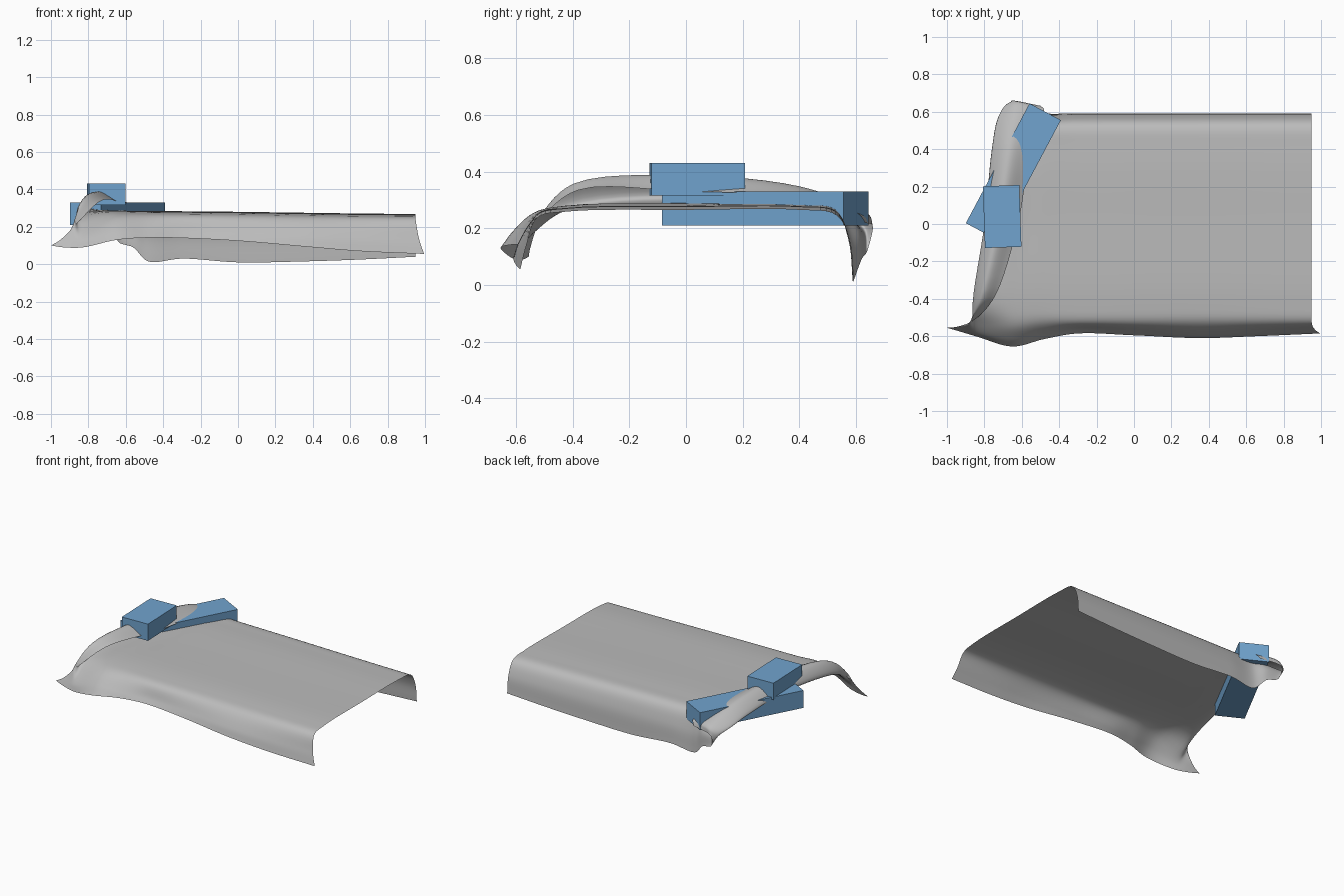
import bpy, math
from mathutils import Vector

if "Cube" in bpy.data.objects:
    bpy.data.objects.remove(bpy.data.objects["Cube"])


def material(name, rgb):
    m = bpy.data.materials.new(name)
    m.diffuse_color = (*rgb, 1)
    m.use_nodes = True
    m.node_tree.nodes["Principled BSDF"].inputs["Base Color"].default_value = m.diffuse_color
    return m


GREY = material("grey cloth", (0.5, 0.5, 0.5))
BLUE = material("blue cover", (0.165, 0.37, 0.62))


def smooth_line(pts, steps):
    """Smooth curve through the points, spaced by the root of their distance."""
    t = [0.0]
    for a, b in zip(pts, pts[1:]):
        t.append(t[-1] + max((b - a).length, 1e-4) ** 0.5)
    n = len(pts)
    tan = []
    for i in range(n):
        a, b = max(i - 1, 0), min(i + 1, n - 1)
        if 0 < i < n - 1:
            h0, h1 = t[i] - t[i - 1], t[i + 1] - t[i]
            d0, d1 = (pts[i] - pts[i - 1]) / h0, (pts[i + 1] - pts[i]) / h1
            tan.append((d0 * h1 + d1 * h0) / (h0 + h1))
        else:
            tan.append((pts[b] - pts[a]) / (t[b] - t[a]))
    out = []
    for i in range(n - 1):
        h = t[i + 1] - t[i]
        for k in range(steps):
            s = k / steps
            out.append(pts[i] * (2*s**3 - 3*s*s + 1) + tan[i] * h * (s**3 - 2*s*s + s)
                       + pts[i + 1] * (3*s*s - 2*s**3) + tan[i + 1] * h * (s**3 - s*s))
    out.append(pts[-1].copy())
    return out


# Draped body: x, front hem y and z, back hem z, top height
columns = []
for x, fy, fz, bz, top in [(0.95, -0.585, 0.055, 0.04, 0.265),
                           (0.65, -0.60, 0.07, 0.025, 0.268),
                           (0.35, -0.61, 0.095, 0.015, 0.272),
                           (0.0, -0.595, 0.125, 0.01, 0.277),
                           (-0.3, -0.585, 0.14, 0.03, 0.28),
                           (-0.48, -0.615, 0.142, 0.015, 0.282)]:
    flare = 0.045 if x > 0.9 else 0
    columns.append([Vector(p) for p in [
        (x + flare, fy, fz), (x + flare * 0.4, fy + 0.02, fz * 0.45 + 0.11),
        (x, -0.525, top - 0.028), (x, -0.42, top - 0.006),
        (x, 0, top), (x, 0.4, top), (x, 0.53, top - 0.018),
        (x, 0.578, 0.16), (x, 0.592, bz)]])

# Folded-back left edge: valley, outer bend, crest and hem, each front to back
valley = [(-.65, -.655, .13), (-.65, -.61, .19), (-.66, -.54, .25),
          (-.68, -.42, .28), (-.62, 0, .285), (-.57, .4, .28),
          (-.55, .54, .255), (-.56, .61, .19), (-.56, .62, .09)]
bend = [(-.83, -.605, .09), (-.84, -.585, .13), (-.85, -.53, .19),
        (-.86, -.42, .27), (-.80, 0, .31), (-.76, .4, .28),
        (-.73, .56, .24), (-.69, .63, .20), (-.64, .64, .12)]
crest = [(-.93, -.575, .09), (-.90, -.56, .14), (-.87, -.51, .25),
         (-.82, -.40, .355), (-.73, 0, .387), (-.67, .4, .348),
         (-.64, .59, .28), (-.64, .65, .24), (-.65, .66, .20)]
hem = [(-1, -.555, .10), (-.95, -.55, .13), (-.85, -.51, .23),
       (-.74, -.38, .335), (-.62, 0, .33), (-.56, .35, .315),
       (-.50, .55, .275), (-.48, .61, .25), (-.50, .632, .22)]
columns += [[Vector(p) for p in c] for c in (valley, bend, crest, hem)]

# Blanket: smooth the net across y, then along x
across = [smooth_line(c, 6) for c in columns]
rows = [smooth_line(list(r), 7) for r in zip(*across)]
nx = len(rows[0])
verts = [p for r in rows for p in r]
faces = [(j*nx + i + 1, j*nx + i, j*nx + nx + i, j*nx + nx + i + 1)[::-1]
         for j in range(len(rows) - 1) for i in range(nx - 1)]
# Normals point up over the bed area
a, b, c = (verts[k] for k in faces[len(faces) // 2][:3])
mid = faces[(len(rows) // 2) * (nx - 1) + 5]
a, b, c = (verts[k] for k in mid[:3])
if (b - a).cross(c - a).z < 0:
    faces = [f[::-1] for f in faces]
mesh = bpy.data.meshes.new("blanket")
mesh.from_pydata(verts, [], faces)
mesh.materials.append(GREY)
mesh.polygons.foreach_set("use_smooth", [True] * len(faces))
bpy.context.collection.objects.link(bpy.data.objects.new("blanket", mesh))


# Plain blocks lying on the folded edge
def block(name, centre, size, angle):
    bpy.ops.mesh.primitive_cube_add(size=1, location=centre,
                                    rotation=(0, 0, math.radians(angle)))
    ob = bpy.context.object
    ob.name = name
    ob.scale = size
    ob.data.materials.append(BLUE)


block("lower_block", (-0.645, 0.28, 0.27), (0.19, 0.725, 0.12), -28)
block("upper_block", (-0.705, 0.04, 0.373), (0.195, 0.33, 0.115), 2)
